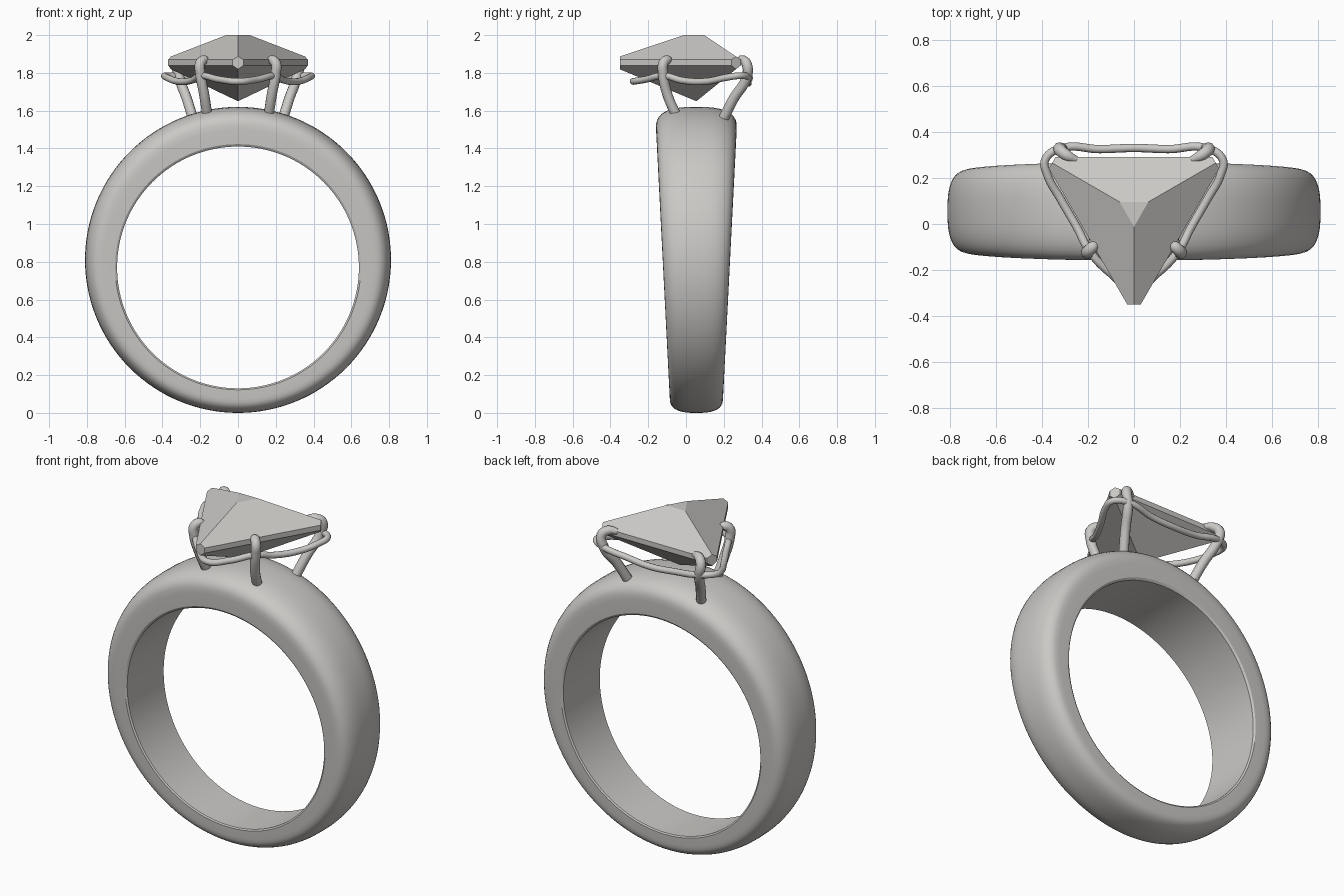
import bpy, bmesh, math
from mathutils import Vector

cube = bpy.data.objects.get("Cube")
if cube:
    bpy.data.objects.remove(cube, do_unlink=True)

metal = bpy.data.materials.new("warm grey")
metal.use_nodes = True
colour = (0.6, 0.585, 0.565, 1)
metal.diffuse_color = colour
metal.node_tree.nodes["Principled BSDF"].inputs["Base Color"].default_value = colour


def add_object(name, data):
    ob = bpy.data.objects.new(name, data)
    bpy.context.collection.objects.link(ob)
    data.materials.append(metal)
    bpy.ops.object.select_all(action='DESELECT')
    ob.select_set(True)
    bpy.context.view_layer.objects.active = ob
    return ob


def mesh_object(name, bm):
    bmesh.ops.recalc_face_normals(bm, faces=bm.faces)
    me = bpy.data.meshes.new(name)
    bm.to_mesh(me)
    bm.free()
    return add_object(name, me)


def wire(name, points, depth, closed=False, tips=()):
    """Round wire through points; tips are radius factors for the last points."""
    cu = bpy.data.curves.new(name, 'CURVE')
    cu.dimensions = '3D'
    cu.bevel_depth = depth
    cu.bevel_resolution = 4
    cu.resolution_u = 8
    cu.use_fill_caps = True
    sp = cu.splines.new('BEZIER')
    sp.bezier_points.add(len(points) - 1)
    sp.use_cyclic_u = closed
    for bp, co in zip(sp.bezier_points, points):
        bp.co = co
        bp.handle_left_type = bp.handle_right_type = 'AUTO'
    for bp, r in zip(reversed(sp.bezier_points), tips):
        bp.radius = r
    add_object(name, cu)
    bpy.ops.object.convert(target='MESH')
    bpy.ops.object.shade_smooth_by_angle(angle=math.radians(50))


# Band: domed section swept between two off-centre circles, wider at the top
CENTRE_Y = 0.055
section = [(-0.96, 0), (-1, 0.06)]
STEPS = 20
for i in range(STEPS + 1):
    a = math.pi * (1 - i / STEPS)
    c, s = math.cos(a), max(math.sin(a), 0)
    section.append((math.copysign(abs(c) ** 0.74, c), 0.43 + 0.57 * s ** 0.74))
section += [(1, 0.06), (0.96, 0)]

bm = bmesh.new()
rings = []
SEGMENTS = 128
for k in range(SEGMENTS):
    a = 2 * math.pi * k / SEGMENTS
    inner = Vector((0.64 * math.cos(a), 0, 0.77 + 0.64 * math.sin(a)))
    outer = Vector((0.81 * math.cos(a), 0, 0.81 + 0.81 * math.sin(a)))
    ring = []
    for u, t in section:
        p = inner.lerp(outer, t)
        p.y = CENTRE_Y + u * (0.137 + 0.051 * p.z)
        ring.append(bm.verts.new(p))
    rings.append(ring)
for k in range(SEGMENTS):
    r0, r1 = rings[k], rings[(k + 1) % SEGMENTS]
    for i in range(len(section)):
        j = (i + 1) % len(section)
        bm.faces.new((r0[i], r0[j], r1[j], r1[i]))
mesh_object("band", bm)
bpy.ops.object.shade_smooth_by_angle(angle=math.radians(30))

# Gem: stacked triangles down to a point, with the three corners cut off
bm = bmesh.new()
corners = [Vector((math.cos(a), math.sin(a), 0))
           for a in (math.radians(d) for d in (-90, 30, 150))]
middle = Vector((0, 0.06, 0))
levels = [[bm.verts.new(middle + c * r + Vector((0, 0, z))) for c in corners]
          for r, z in ((0.072, 2.0), (0.46, 1.87), (0.46, 1.84))]
culet = bm.verts.new((0, 0.055, 1.65))
bm.faces.new(levels[0])
for i in range(3):
    j = (i + 1) % 3
    for up, low in zip(levels, levels[1:]):
        bm.faces.new((up[i], low[i], low[j], up[j]))
    bm.faces.new((levels[2][i], culet, levels[2][j]))
for c in corners:
    cut = bmesh.ops.bisect_plane(bm, geom=bm.verts[:] + bm.edges[:] + bm.faces[:],
                                 plane_co=middle + c * 0.41, plane_no=c, clear_outer=True)
    edges = [e for e in cut["geom_cut"] if isinstance(e, bmesh.types.BMEdge)]
    bmesh.ops.holes_fill(bm, edges=edges, sides=0)
mesh_object("gem", bm)

# Prongs: mirrored claws hooking over the gem edge
front_claw = [(0.16, -0.045, 1.56), (0.18, -0.10, 1.69), (0.2, -0.122, 1.80),
              (0.2, -0.12, 1.85), (0.18, -0.1, 1.868), (0.162, -0.085, 1.86)]
back_claw = [(0.23, 0.185, 1.53), (0.27, 0.25, 1.66), (0.312, 0.322, 1.78),
             (0.322, 0.322, 1.845), (0.295, 0.3, 1.868), (0.25, 0.278, 1.865)]
for side, s in (("left", 1), ("right", -1)):
    for place, path in (("front", front_claw), ("back", back_claw)):
        wire(f"{place}_{side}_prong", [(s * x, y, z) for x, y, z in path],
             0.027, tips=(0.6, 0.95))

# Rail: wavy closed wire linking the prongs under the gem
half = [(0.1, -0.215, 1.765), (0.195, -0.115, 1.785), (0.245, -0.02, 1.76),
        (0.32, 0.11, 1.755), (0.375, 0.21, 1.775), (0.385, 0.28, 1.785),
        (0.31, 0.33, 1.78), (0.15, 0.325, 1.755)]
loop = [(0, -0.28, 1.755)] + half + [(0, 0.33, 1.745)]
loop += [(-x, y, z) for x, y, z in reversed(half)]
wire("rail", loop, 0.018, closed=True)
